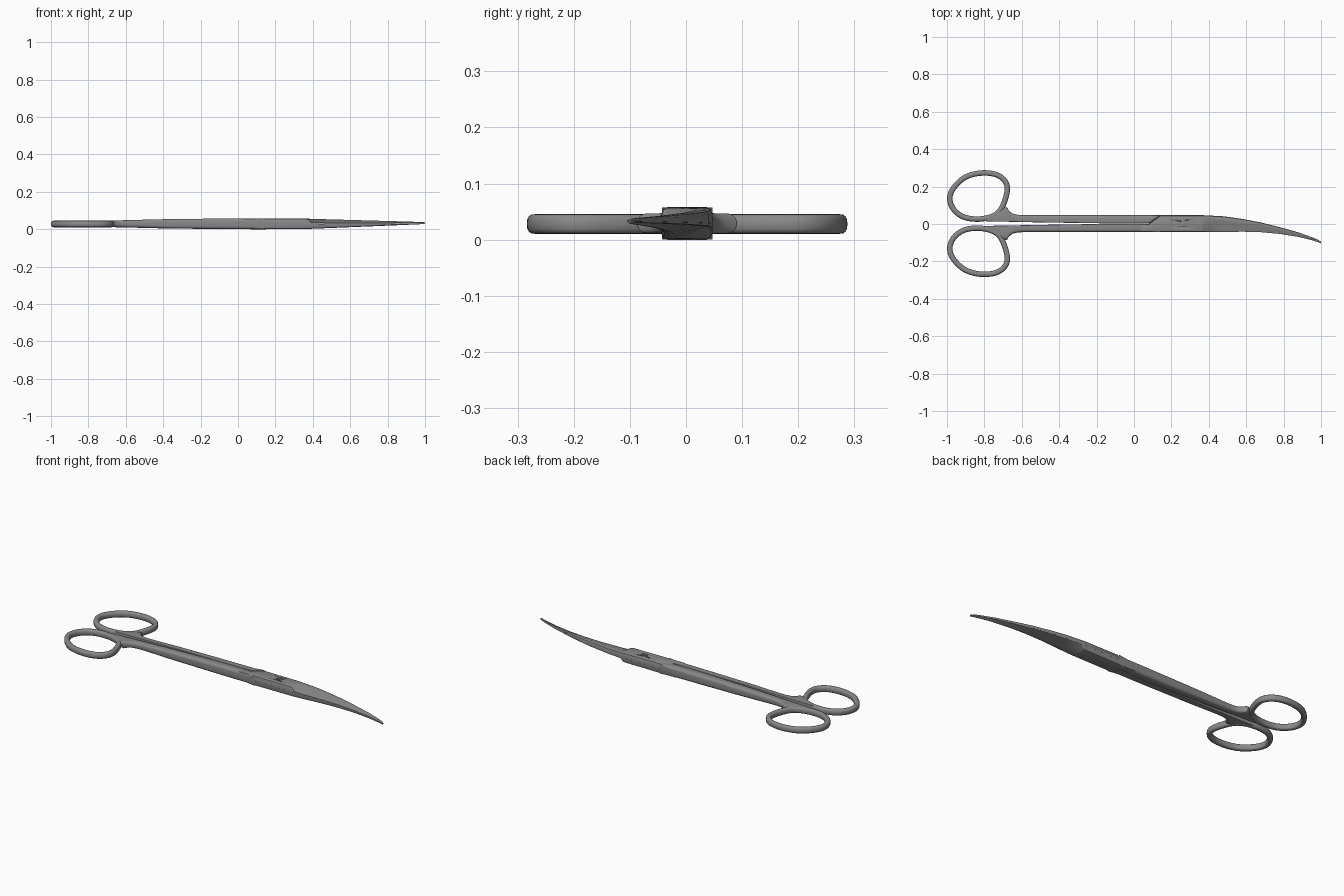
import bpy, bmesh, math
from mathutils import Vector

if "Cube" in bpy.data.objects:
    bpy.data.objects.remove(bpy.data.objects["Cube"])

ZM = 0.029      # height of the plane where the two halves meet
YC = 0.002      # mirror line between the two handles

steel = bpy.data.materials.new("steel_grey")
steel.diffuse_color = (0.25, 0.25, 0.25, 1)
steel.use_nodes = True
steel.node_tree.nodes["Principled BSDF"].inputs["Base Color"].default_value = steel.diffuse_color


def loft(name, sections, closed=False, angle=35):
    """Skin a list of equal-length point rings into a solid."""
    bm = bmesh.new()
    rings = [[bm.verts.new(p) for p in s] for s in sections]
    n, k = len(rings), len(rings[0])
    for i in range(n if closed else n - 1):
        a, b = rings[i], rings[(i + 1) % n]
        for j in range(k):
            bm.faces.new((a[j], a[(j + 1) % k], b[(j + 1) % k], b[j]))
    if not closed:
        bm.faces.new(rings[0])
        bm.faces.new(rings[-1])
    bmesh.ops.recalc_face_normals(bm, faces=bm.faces)
    for f in bm.faces:
        f.smooth = True
    me = bpy.data.meshes.new(name)
    bm.to_mesh(me)
    bm.free()
    me.set_sharp_from_angle(angle=math.radians(angle))
    me.materials.append(steel)
    ob = bpy.data.objects.new(name, me)
    bpy.context.collection.objects.link(ob)
    return ob


def spow(v, e):
    return math.copysign(abs(v) ** e, v)


def catmull(a, b, c, d, t):
    return 0.5 * (2 * b + (c - a) * t + (2 * a - 5 * b + 4 * c - d) * t * t
                  + (3 * b - a - 3 * c + d) * t ** 3)


# Finger ring centreline
loop = [Vector(p) for p in (
    (-0.985, 0.13), (-0.965, 0.19), (-0.90, 0.249), (-0.81, 0.271), (-0.725, 0.257),
    (-0.679, 0.205), (-0.69, 0.125), (-0.73, 0.055), (-0.81, 0.026), (-0.90, 0.032),
    (-0.96, 0.071))]
path = []
for i in range(len(loop)):
    q = [loop[(i + o) % len(loop)] for o in (-1, 0, 1, 2)]
    path += [catmull(*q, t / 6) for t in range(6)]


def ring_sections(side):
    out = []
    for i, p in enumerate(path):
        t = (path[(i + 1) % len(path)] - path[i - 1]).normalized()
        nrm = Vector((-t.y, t.x))
        sec = []
        for j in range(16):
            a = math.tau * j / 16
            q = p + nrm * 0.0145 * spow(math.cos(a), 0.75)
            sec.append((q.x, YC + side * q.y, ZM - 0.001 + 0.0175 * spow(math.sin(a), 0.75)))
        out.append(sec)
    return out


# Handle arm stations: x, inner y, outer y, half height
arm = [(-0.80, 0.013, 0.037, 0.015), (-0.74, 0.011, 0.052, 0.0165), (-0.705, 0.011, 0.082, 0.0172),
       (-0.68, 0.011, 0.088, 0.0176), (-0.668, 0.010, 0.068, 0.018), (-0.65, 0.010, 0.054, 0.0185),
       (-0.62, 0.009, 0.047, 0.019), (-0.58, 0.008, 0.045, 0.020), (-0.40, 0.005, 0.045, 0.0245),
       (-0.15, 0.0015, 0.045, 0.0275), (0.0, 0.0012, 0.045, 0.0285), (0.08, 0.0025, 0.045, 0.0287),
       (0.138, 0.043, 0.045, 0.0287)]


def arm_section(x, y0, y1, h, side):
    w = y1 - y0
    ro, ri = min(0.015, w * 0.45), min(0.003, w * 0.2)   # round outside, crisp inside
    sec = []
    for cy, r, s, z, start in ((y1 - ro, ro, 1, 1, 0), (y0 + ri, ri, -1, 1, 1),
                               (y0 + ri, ri, -1, -1, 2), (y1 - ro, ro, 1, -1, 3)):
        for k in range(5):
            a = math.pi / 2 * (start + k / 4)
            sec.append((x, YC + side * (cy + r * math.cos(a)),
                        ZM + z * (h - r) + r * math.sin(a)))
    return sec


for side, label in ((1, "left"), (-1, "right")):
    loft(label + "_finger_ring", ring_sections(side), closed=True, angle=60)
    loft(label + "_handle_arm", [arm_section(*s, side) for s in arm])

# Lap joint and blade stations: x, y low, y high, half height, edge thickness, bevel width
half = [(0.0, -0.041, -0.001, 0.020, 1, 0.3), (0.04, -0.043, 0.0005, 0.0289, 1, 0.3),
        (0.08, -0.043, 0.0010, 0.029, 1, 0.3), (0.142, -0.043, 0.047, 0.029, 1, 0.3),
        (0.36, -0.043, 0.047, 0.0280, 1, 0.5), (0.375, -0.044, 0.0468, 0.0275, 0.95, 0.65),
        (0.39, -0.044, 0.046, 0.0265, 0.35, 0.72), (0.48, -0.043, 0.041, 0.0235, 0.32, 0.7),
        (0.58, -0.041, 0.027, 0.020, 0.32, 0.7), (0.68, -0.044, 0.008, 0.0165, 0.32, 0.7),
        (0.78, -0.053, -0.017, 0.013, 0.35, 0.65), (0.88, -0.069, -0.045, 0.0095, 0.4, 0.6),
        (0.96, -0.089, -0.074, 0.0065, 0.5, 0.5), (0.99, -0.100, -0.087, 0.005, 0.6, 0.5),
        (1.0, -0.105, -0.096, 0.003, 0.8, 0.5)]


def half_section(x, yb, yt, h, edge, bevel, up):
    if up < 0 and x < 0.37:               # the lower joint laps the opposite way
        yb, yt = 2 * YC - yt, 2 * YC - yb
    w, thin = yt - yb, h * edge
    c = min(0.010, 0.25 * w)
    pts = [(0, 0), (0, thin * 0.65), (0.3 * c, thin * 0.9), (c, thin), (bevel * w, h),
           (w - c, h), (w - 0.3 * c, h * 0.9), (w, h * 0.65), (w, 0)]
    lift = 0.004 * max(0, (x - 0.4) / 0.6)
    return [(x, yb + y if up > 0 else yt - y, ZM + lift + up * (z + 0.0001)) for y, z in pts]


upper = loft("upper_joint_and_blade", [half_section(*s, 1) for s in half])
lower = loft("lower_joint_and_blade", [half_section(*s, -1) for s in half])


def disc(x, y, z0, z1, r, a0, a1, n, name):
    """Upright prism over a circle segment."""
    arc = [a0 + (a1 - a0) * i / n for i in range(n)]
    return loft(name, [[(x + r * math.cos(a), y + r * math.sin(a), z) for a in arc] for z in (z0, z1)])


# Recess for the pivot screw
cutter = disc(0.265, 0.004, 0.052, 0.07, 0.0175, 0, math.tau, 32, "screw_recess_cutter")
cutter.hide_render = True
mod = upper.modifiers.new("recess", 'BOOLEAN')
mod.object = cutter
mod.solver = 'EXACT'
bpy.context.view_layer.objects.active = upper
bpy.ops.object.modifier_apply(modifier="recess")
bpy.data.objects.remove(cutter)

# Slotted pivot screw head made of two half discs
for i in range(2):
    tilt = math.radians(60) + i * math.pi
    disc(0.265, 0.004, 0.045, 0.0565, 0.015, tilt + 0.2, tilt + math.pi - 0.2 + 0.18, 16,
         "screw_head_half_%d" % (i + 1))
